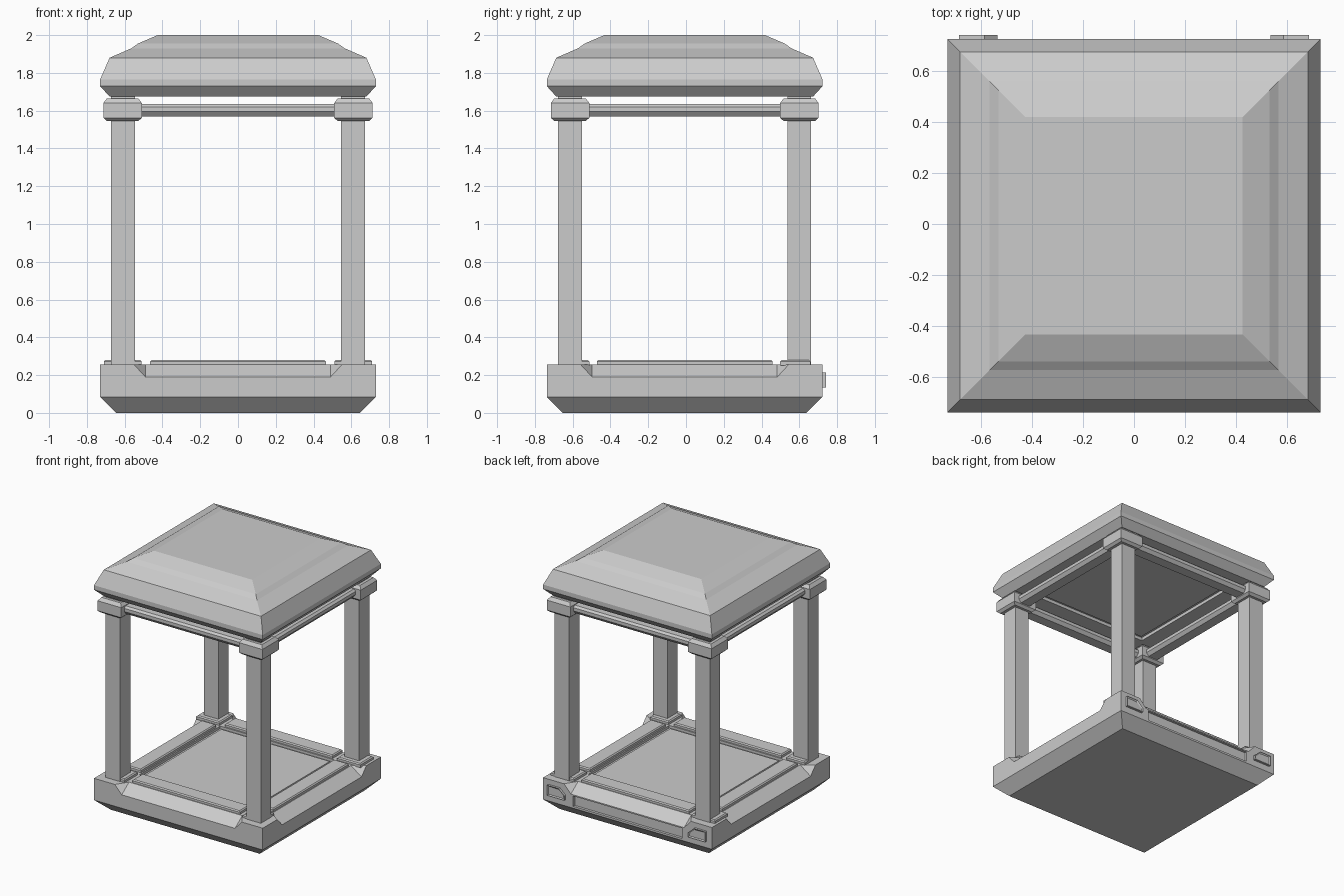
import bpy, bmesh
from math import pi
from mathutils import Vector, Matrix

if "Cube" in bpy.data.objects:
    bpy.data.objects.remove(bpy.data.objects["Cube"])

OY = -0.007  # body sits slightly forward so the rear badges balance it


def finish(name, bm):
    bmesh.ops.recalc_face_normals(bm, faces=bm.faces)
    me = bpy.data.meshes.new(name)
    bm.to_mesh(me)
    bm.free()
    ob = bpy.data.objects.new(name, me)
    bpy.context.collection.objects.link(ob)
    return ob


def stack(name, rings, cx=0, cy=0):
    """Rectangular loft: rings are (half_x, half_y, z), capped at both ends."""
    bm = bmesh.new()
    prev = None
    for hx, hy, z in rings:
        ring = [bm.verts.new((cx + sx * hx, cy + OY + sy * hy, z))
                for sx, sy in ((-1, -1), (1, -1), (1, 1), (-1, 1))]
        if prev:
            for i in range(4):
                j = (i + 1) % 4
                bm.faces.new((prev[i], prev[j], ring[j], ring[i]))
        else:
            bm.faces.new(ring[::-1])
        prev = ring
    bm.faces.new(prev)
    return finish(name, bm)


def square(*rings):
    return [(h, h, z) for h, z in rings]


def slab(name, x0, x1, y0, y1, z0, z1, b=0.008):
    """Plate with a bevelled top edge."""
    hx, hy = (x1 - x0) / 2, (y1 - y0) / 2
    return stack(name, [(hx, hy, z0), (hx, hy, z1 - b), (hx - b, hy - b, z1)],
                 (x0 + x1) / 2, (y0 + y1) / 2)


def add_hull(bm, pts, rot=0):
    m = Matrix.Translation((0, OY, 0)) @ Matrix.Rotation(rot, 4, 'Z')
    vs = [bm.verts.new(m @ Vector(p)) for p in pts]
    bmesh.ops.convex_hull(bm, input=vs)


# base with grooved floor
base = stack("base", square((.645, 0), (.73, .085), (.73, .255), (.5, .255),
                            (.5, .235), (.47, .235), (.47, .25)))

# sloped edge cuts between the corners, plus the rear slot
bm = bmesh.new()
wedge = [(s * x, y, z) for s in (-1, 1)
         for x, y, z in ((.49, -.595, .2875), (.49, -.82, .125), (.64, -.82, .2875))]
for k in range(4):
    add_hull(bm, wedge, k * pi / 2)
add_hull(bm, [(x, y, z) for x in (-.47, .47) for y in (.71, .735) for z in (.1, .18)])
cutter = finish("base_cutter", bm)
cutter.hide_render = True
cutter.hide_set(True)
mod = base.modifiers.new("cuts", 'BOOLEAN')
mod.operation = 'DIFFERENCE'
mod.solver = 'EXACT'
mod.object = cutter

# roof with recessed ceiling
stack("roof", square((.47, 1.685), (.47, 1.7), (.5, 1.7), (.5, 1.675), (.68, 1.675),
                     (.73, 1.73), (.73, 1.765), (.68, 1.88), (.565, 1.93),
                     (.53, 1.955), (.425, 2.0)))

# corner posts with caps and floor pads
for sx, nx in ((-1, "left"), (1, "right")):
    for sy, ny in ((-1, "front"), (1, "back")):
        tag = ny + "_" + nx
        stack("post_" + tag, square((.063, .24), (.063, 1.69)), sx * .609, sy * .607)
        stack("post_cap_" + tag, square((.083, 1.545), (.102, 1.562), (.102, 1.64), (.083, 1.665)),
              sx * .611, sy * .607)
        xs = sorted((sx * .51, sx * (.71 if sy > 0 else .67)))
        ys = sorted((sy * .505, sy * .665))
        slab("floor_pad_" + tag, *xs, *ys, .25, .28)

# rails under the roof and raised floor strips on each side
for s, a in ((-1, "first"), (1, "second")):
    for along_x in (True, False):
        n = a + ("_across" if along_x else "_deep")
        prof = ((.04, 1.57), (.06, 1.595), (.06, 1.62), (.045, 1.635))
        strip = sorted((s * .51, s * .635))
        if along_x:
            stack("top_rail_" + n, [(.53, w, z) for w, z in prof], 0, s * .61)
            slab("floor_strip_" + n, -.465, .465, *strip, .25, .28)
        else:
            stack("top_rail_" + n, [(w, .53, z) for w, z in prof], s * .61, 0)
            slab("floor_strip_" + n, *strip, -.465, .465, .25, .28)

# rear badges: clipped plates with a recessed face
for s, n in ((-1, "left"), (1, "right")):
    bm = bmesh.new()
    outline = ((.535, .135), (.685, .135), (.685, .215), (.585, .215), (.535, .17))
    f = bm.faces.new([bm.verts.new((s * x, .715, z)) for x, z in outline])
    r = bmesh.ops.extrude_face_region(bm, geom=[f])
    vs = [g for g in r["geom"] if isinstance(g, bmesh.types.BMVert)]
    bmesh.ops.translate(bm, verts=vs, vec=(0, .025, 0))
    bmesh.ops.recalc_face_normals(bm, faces=bm.faces)
    face = next(g for g in r["geom"] if isinstance(g, bmesh.types.BMFace))
    bmesh.ops.inset_region(bm, faces=[face], thickness=.012)
    bmesh.ops.translate(bm, verts=face.verts, vec=(0, -.007, 0))
    finish("rear_badge_" + n, bm)
